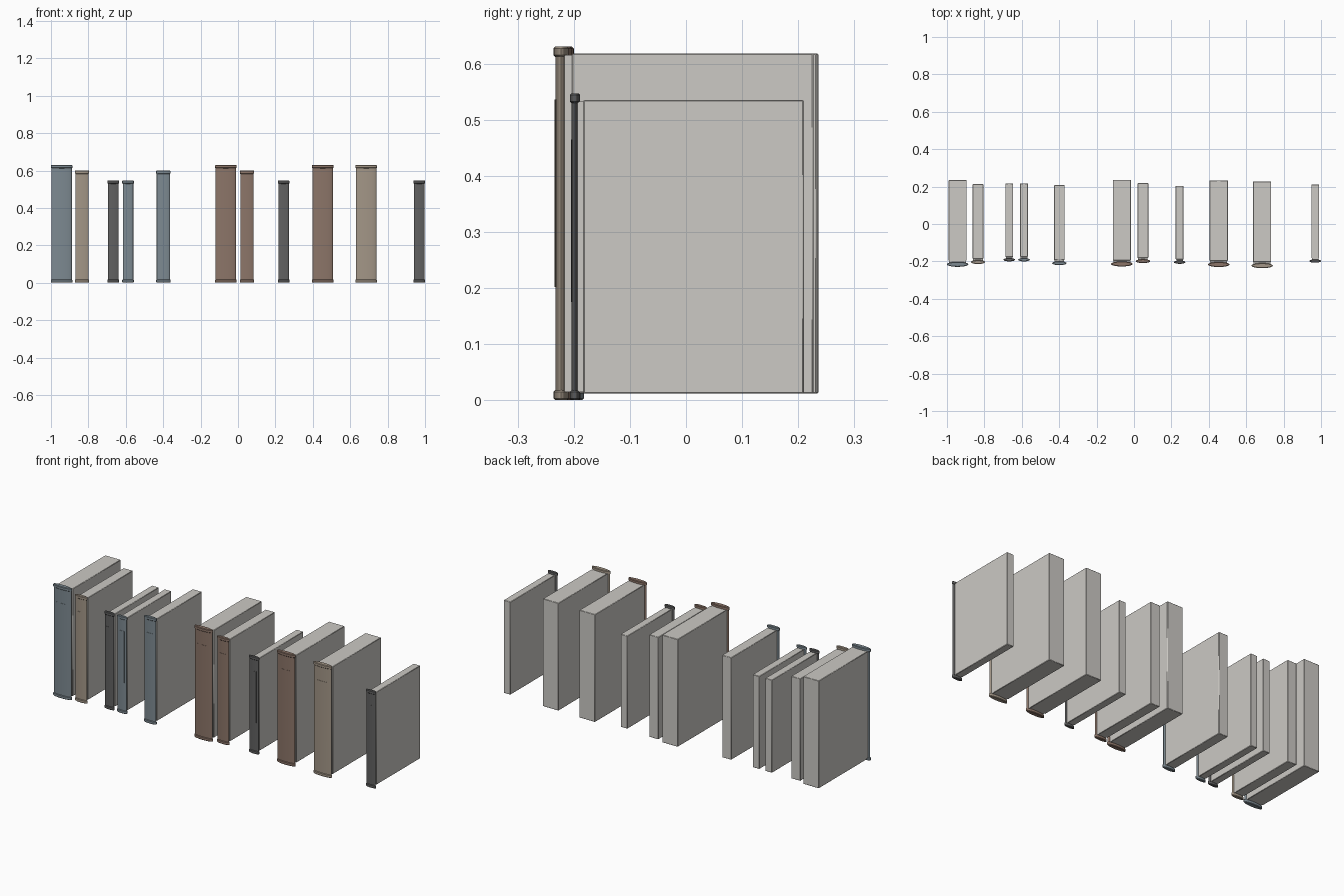
import bpy, bmesh, math

cube = bpy.data.objects.get("Cube")
if cube:
    bpy.data.objects.remove(cube, do_unlink=True)


def material(name, srgb):
    rgb = [((c + 0.055) / 1.055) ** 2.4 for c in srgb]
    m = bpy.data.materials.new(name)
    m.use_nodes = True
    m.diffuse_color = (*rgb, 1)
    m.node_tree.nodes["Principled BSDF"].inputs["Base Color"].default_value = (*rgb, 1)
    return m


PAPER = material("paper", (0.80, 0.79, 0.77))
CLOTH = {
    "blue": material("blue cloth", (0.49, 0.54, 0.57)),
    "beige": material("beige cloth", (0.64, 0.59, 0.53)),
    "brown": material("brown cloth", (0.55, 0.46, 0.41)),
    "grey": material("dark grey cloth", (0.38, 0.38, 0.38)),
}


def finish(name, bm, mat, bevel=0, segments=1):
    bmesh.ops.recalc_face_normals(bm, faces=bm.faces)
    mesh = bpy.data.meshes.new(name)
    bm.to_mesh(mesh)
    bm.free()
    mesh.materials.append(mat)
    obj = bpy.data.objects.new(name, mesh)
    bpy.context.collection.objects.link(obj)
    if bevel:
        mod = obj.modifiers.new("soft edges", "BEVEL")
        mod.width, mod.segments = bevel, segments
        mod.limit_method = "ANGLE"
        mod.angle_limit = math.radians(50)
    bpy.ops.object.select_all(action="DESELECT")
    obj.select_set(True)
    bpy.context.view_layer.objects.active = obj
    bpy.ops.object.shade_smooth_by_angle(angle=math.radians(40))
    return obj


def prism(name, outline, z0, z1, mat, bevel=0):
    """Extrude a plan outline from z0 up to z1."""
    bm = bmesh.new()
    face = bm.faces.new([bm.verts.new((x, y, z0)) for x, y in outline])
    new = bmesh.ops.extrude_face_region(bm, geom=[face])["geom"]
    verts = [v for v in new if isinstance(v, bmesh.types.BMVert)]
    bmesh.ops.translate(bm, verts=verts, vec=(0, 0, z1 - z0))
    return finish(name, bm, mat, bevel)


def box(name, cx, width, y0, y1, z0, z1, mat, bevel=0):
    a, b = cx - width / 2, cx + width / 2
    return prism(name, [(a, y0), (b, y0), (b, y1), (a, y1)], z0, z1, mat, bevel)


def lens(cx, cy, rx, ry, steps=32):
    """Flattened oval plan of a rounded spine."""
    angles = [2 * math.pi * i / steps for i in range(steps)]
    return [(cx + rx * math.cos(a), cy + ry * math.sin(a)) for a in angles]


def label_outline(cx, cy, rx, ry, share, lift):
    """Thin curved strip following the front of the spine."""
    xs = [rx * share * (i / 4 - 1) for i in range(9)]
    front = [(cx + x, cy - ry * math.sqrt(1 - (x / rx) ** 2)) for x in xs]
    outer = [(x, y - lift) for x, y in front]
    inner = [(x, y + lift) for x, y in reversed(front)]
    return outer + inner


# size: height, spine width, page width, total depth, spine thickness
SIZES = {
    "large": (0.63, 0.115, 0.097, 0.463, 0.027),
    "medium": (0.60, 0.077, 0.057, 0.428, 0.021),
    "small": (0.547, 0.062, 0.042, 0.417, 0.018),
}


def book(number, cx, front, size, colour):
    height, spine_w, page_w, depth, thick = SIZES[size]
    cloth = CLOTH[colour]
    tag = f"_{number:02d}"
    rx, ry = spine_w / 2, thick / 2
    cy, back = front + ry, front + depth
    page_front = front + thick + 0.006

    # Page block and the narrow joint behind the spine
    box("pages" + tag, cx, page_w, page_front, back, 0.012, height - 0.012, PAPER, 0.002)
    box("joint" + tag, cx, page_w - 0.006, cy, page_front + 0.004,
        0.015, height - 0.015, PAPER)

    # Rounded spine with a raised band at each end
    body_rx, body_ry = rx - 0.003, ry - 0.003
    prism("spine" + tag, lens(cx, cy, body_rx, body_ry), 0.003, height - 0.003, cloth)
    for end, z0 in (("bottom", 0), ("top", height - 0.018)):
        prism(f"{end}_band{tag}", lens(cx, cy, rx, ry), z0, z0 + 0.018, cloth, 0.003)

    # Label panel on the spine
    prism("label" + tag, label_outline(cx, cy, body_rx, body_ry, 0.58, 0.001),
          height * 0.32, height * 0.85, cloth)


# centre x, front y, size and cloth of each book along the shelf
ROW = [
    (-0.943, -0.229, "large", "blue"),
    (-0.834, -0.214, "medium", "beige"),
    (-0.667, -0.200, "small", "grey"),
    (-0.588, -0.200, "small", "blue"),
    (-0.399, -0.220, "medium", "blue"),
    (-0.065, -0.227, "large", "brown"),
    (0.048, -0.209, "medium", "brown"),
    (0.244, -0.213, "small", "grey"),
    (0.453, -0.230, "large", "brown"),
    (0.685, -0.236, "large", "beige"),
    (0.969, -0.207, "small", "grey"),
]
for i, entry in enumerate(ROW, 1):
    book(i, *entry)
